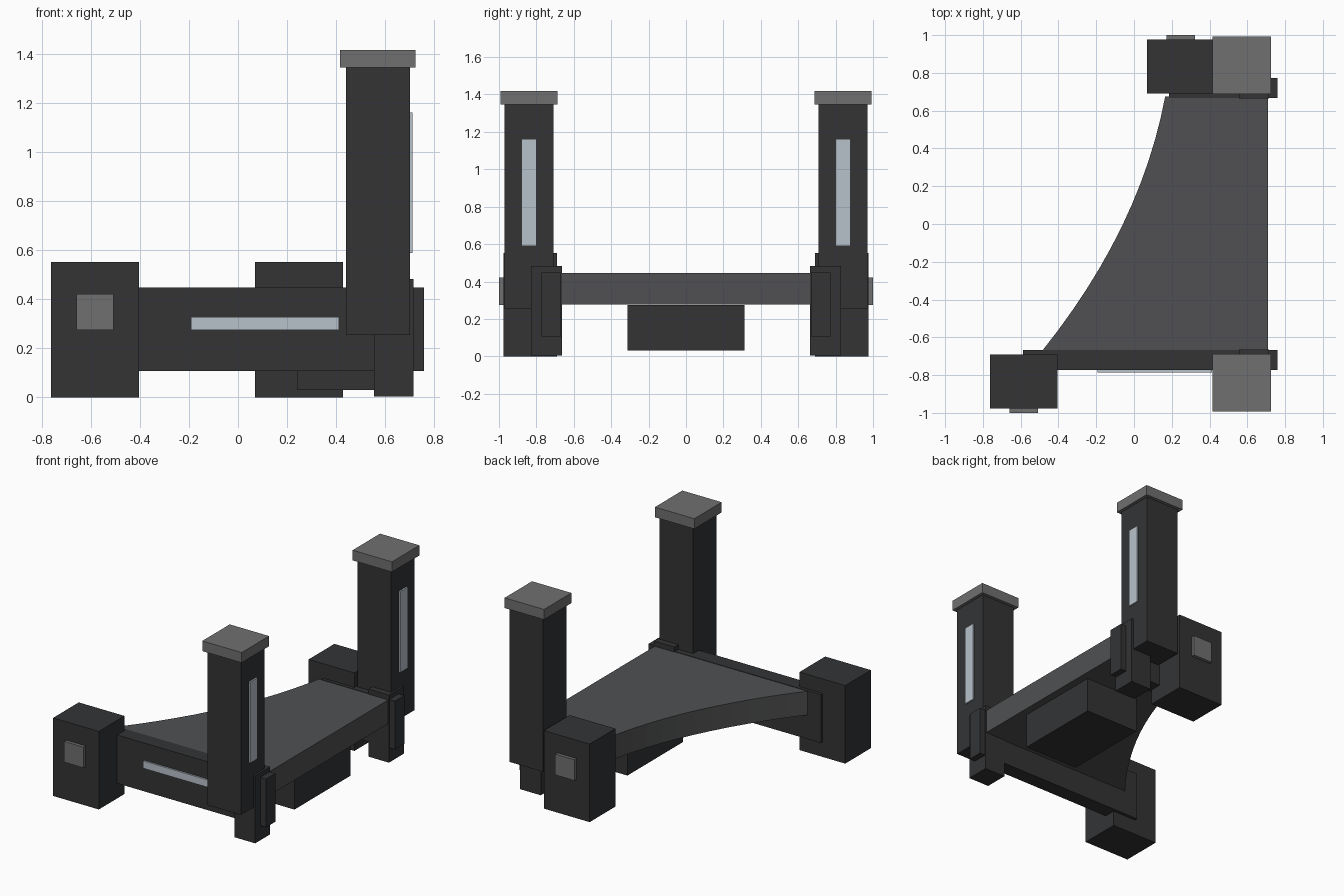
import bpy, bmesh

if "Cube" in bpy.data.objects:
    bpy.data.objects.remove(bpy.data.objects["Cube"])


def material(name, rgb):
    m = bpy.data.materials.new(name)
    m.diffuse_color = (*rgb, 1)
    m.use_nodes = True
    m.node_tree.nodes["Principled BSDF"].inputs["Base Color"].default_value = m.diffuse_color
    return m


DARK = material("dark_metal", (0.033, 0.034, 0.036))
DECK = material("deck_grey", (0.08, 0.081, 0.084))
GREY = material("cap_grey", (0.16, 0.16, 0.16))
LIGHT = material("pale_light", (0.48, 0.54, 0.60))


def finish(name, bm, mat):
    bmesh.ops.recalc_face_normals(bm, faces=bm.faces)
    mesh = bpy.data.meshes.new(name)
    bm.to_mesh(mesh)
    bm.free()
    mesh.materials.append(mat)
    ob = bpy.data.objects.new(name, mesh)
    bpy.context.collection.objects.link(ob)
    return ob


def box(name, x, y, z, mat=DARK):
    """Box from (min, max) ranges."""
    bm = bmesh.new()
    bmesh.ops.create_cube(bm, size=1)
    for v in bm.verts:
        v.co = [(a + b) / 2 + c * abs(b - a) for (a, b), c in zip((x, y, z), v.co)]
    return finish(name, bm, mat)


# Parts on both sides: s = -1 front, s = 1 rear
for side, s, foot_x, beam_x in (("front", -1, -0.763, -0.587), ("rear", 1, 0.07, 0.185)):
    def part(name, x, y, z, mat=DARK):
        return box(f"{side}_{name}", x, (s * y[0], s * y[1]), z, mat)

    # Foot block with square plate
    part("foot_block", (foot_x, foot_x + 0.358), (0.69, 0.977), (0, 0.552))
    part("foot_plate", (foot_x + 0.103, foot_x + 0.254), (0.97, 1.0), (0.275, 0.422), GREY)
    # Side beam and short leg
    part("side_beam", (beam_x, 0.76), (0.668, 0.773), (0.107, 0.449))
    part("leg", (0.555, 0.716), (0.664, 0.83), (0.004, 0.482))
    # Tall post with cap and light strip
    part("post", (0.44, 0.702), (0.708, 0.971), (0.255, 1.346))
    part("post_cap", (0.416, 0.724), (0.687, 0.993), (1.346, 1.418), GREY)
    part("post_light", (0.695, 0.713), (0.798, 0.879), (0.59, 1.163), LIGHT)

# Light strip on the front beam
box("beam_light", (-0.192, 0.413), (-0.785, -0.765), (0.275, 0.327), LIGHT)

# Box under the deck
box("under_box", (0.24, 0.66), (-0.312, 0.312), (0.03, 0.275))

# Deck with a curved left edge
a, c, b = (0.165, 0.675), (0.035, -0.02), (-0.485, -0.67)
N = 12
outline = [(0.71, -0.67), (0.71, 0.675)]
for i in range(N + 1):
    t = i / N
    outline.append(tuple((1 - t) ** 2 * p + 2 * t * (1 - t) * q + t * t * r
                         for p, q, r in zip(a, c, b)))
bm = bmesh.new()
face = bm.faces.new([bm.verts.new((x, y, 0.278)) for x, y in outline])
ext = bmesh.ops.extrude_face_region(bm, geom=[face], use_keep_orig=True)
top = [g for g in ext["geom"] if isinstance(g, bmesh.types.BMVert)]
bmesh.ops.translate(bm, verts=top, vec=(0, 0, 0.168))
finish("deck", bm, DECK)
